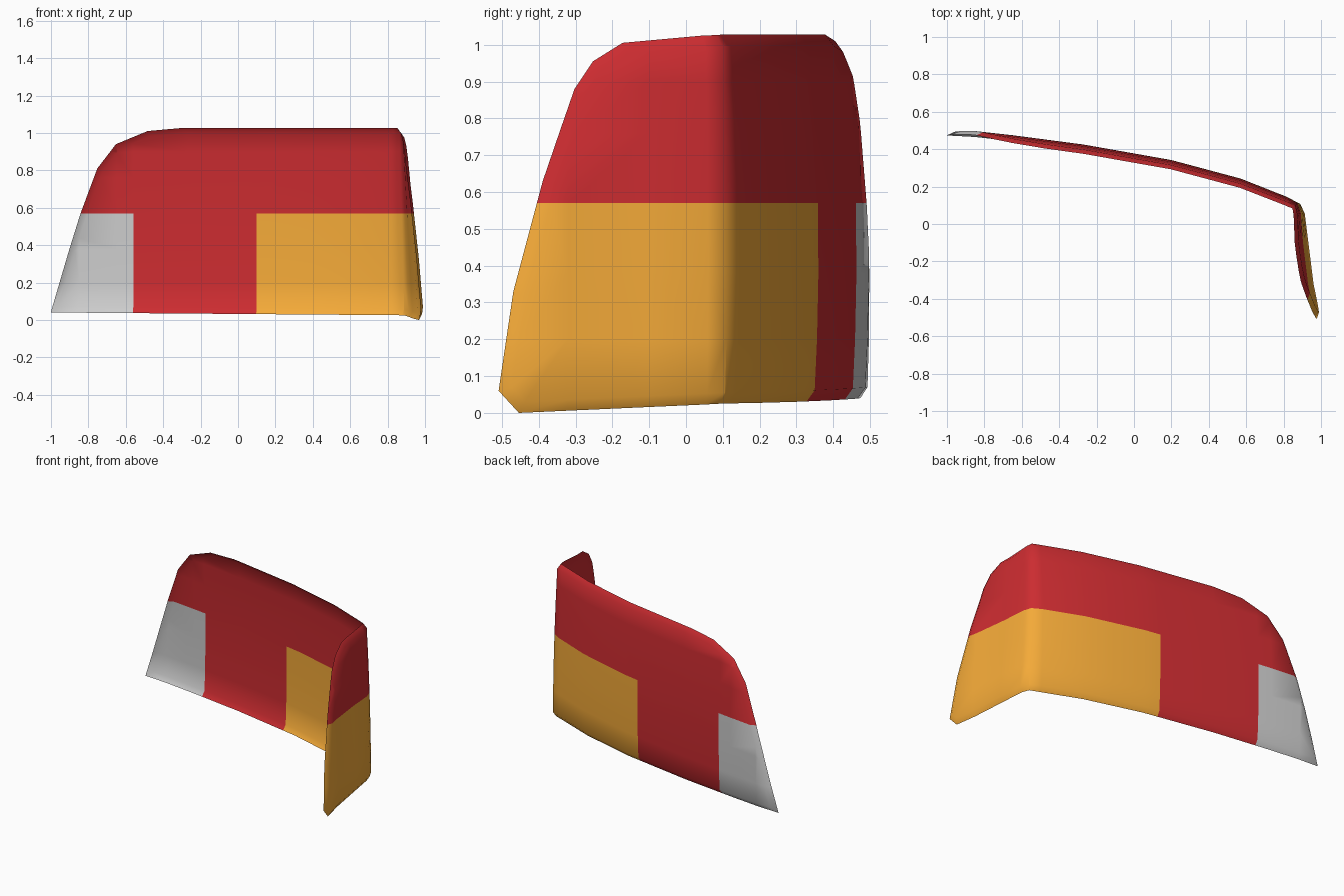
import bpy, bmesh
from mathutils import Vector

if "Cube" in bpy.data.objects:
    bpy.data.objects.remove(bpy.data.objects["Cube"])

# Plan path of the outer skin: (u, x, y); u follows x along the back, then -y round the corner
PLAN = [(-1, -1, .505), (-.85, -.85, .497), (-.65, -.65, .475), (-.27, -.27, .425),
        (.2, .2, .342), (.57, .57, .243), (.82, .82, .145), (.9, .89, .112),
        (.95, .915, .06), (1.1, .935, -.1), (1.32, .962, -.32), (1.51, 1.0, -.51)]
# Unfolded outline of the lens: (u, z)
OUTLINE = [(-1, .04), (-.9, .38), (-.84, .57), (-.75, .81), (-.65, .94), (-.48, 1.01),
           (-.29, 1.027), (.85, 1.027), (.95, 1.025), (1.17, 1.005), (1.25, .955),
           (1.30, .88), (1.385, .63), (1.465, .33), (1.505, .06), (1.45, 0), (.9, .025)]
SPLIT_Z, ORANGE_U, GREY_U = .57, .1, -.56
RIM_WIDTH, RIM_DEPTH = .03, .02


def plan(u):
    for (u0, x0, y0), (u1, x1, y1) in zip(PLAN, PLAN[1:]):
        if u <= u1 or u1 == PLAN[-1][0]:
            t = (u - u0) / (u1 - u0)
            return Vector((x0 + t * (x1 - x0), y0 + t * (y1 - y0), 0))


def wrap(co):
    u, z, w = co
    p = plan(u)
    t = (plan(u + .04) - plan(u - .04)).normalized()
    p += Vector((-t.y, t.x, 0)) * w
    side = min(max((u - .8) / .2, 0), 1)
    p.x -= .055 * z * side                            # side leans inward
    p.y -= .08 * (z - .42) ** 2 * (1 - side)          # back bulges slightly
    p.z = z
    return p


def lens_sheet():
    bm = bmesh.new()
    face = bm.faces.new([bm.verts.new((u, z, 0)) for u, z in OUTLINE])
    bm.normal_update()
    # turned-in rim
    bmesh.ops.inset_individual(bm, faces=[face], thickness=RIM_WIDTH, use_even_offset=True)
    for v in bm.verts:
        v.co.z = -RIM_DEPTH if v.is_boundary else 0
    # cuts along the bends and colour borders
    cuts = [((u, 0, 0), (1, 0, 0)) for u in [p[0] for p in PLAN[1:-1]] + [ORANGE_U, GREY_U, .4]]
    cuts += [((0, z, 0), (0, 1, 0)) for z in (.2, .38, SPLIT_Z, .76, .9)]
    for co, no in cuts:
        bmesh.ops.bisect_plane(bm, geom=bm.verts[:] + bm.edges[:] + bm.faces[:],
                               dist=1e-5, plane_co=co, plane_no=no)
    return bm


def zone(face):
    c = face.calc_center_median()
    if c.y < SPLIT_Z and c.x > ORANGE_U:
        return "indicator_lens"
    if c.y < SPLIT_Z and c.x < GREY_U:
        return "reverse_lens"
    return "brake_lens"


# One object per coloured section of the wraparound lamp cover
COLOURS = {"brake_lens": (.6, .025, .03, 1), "indicator_lens": (.9, .4, .04, 1),
           "reverse_lens": (.7, .7, .7, 1)}
for name, colour in COLOURS.items():
    bm = lens_sheet()
    bmesh.ops.delete(bm, geom=[f for f in bm.faces if zone(f) != name], context='FACES')
    for v in bm.verts:
        v.co = wrap(v.co)
    for f in bm.faces:
        f.smooth = True
    mesh = bpy.data.meshes.new(name)
    bm.to_mesh(mesh)
    bm.free()
    mat = bpy.data.materials.new(name)
    mat.diffuse_color = colour
    mat.use_nodes = True
    mat.node_tree.nodes["Principled BSDF"].inputs["Base Color"].default_value = mat.diffuse_color
    mesh.materials.append(mat)
    bpy.context.collection.objects.link(bpy.data.objects.new(name, mesh))
